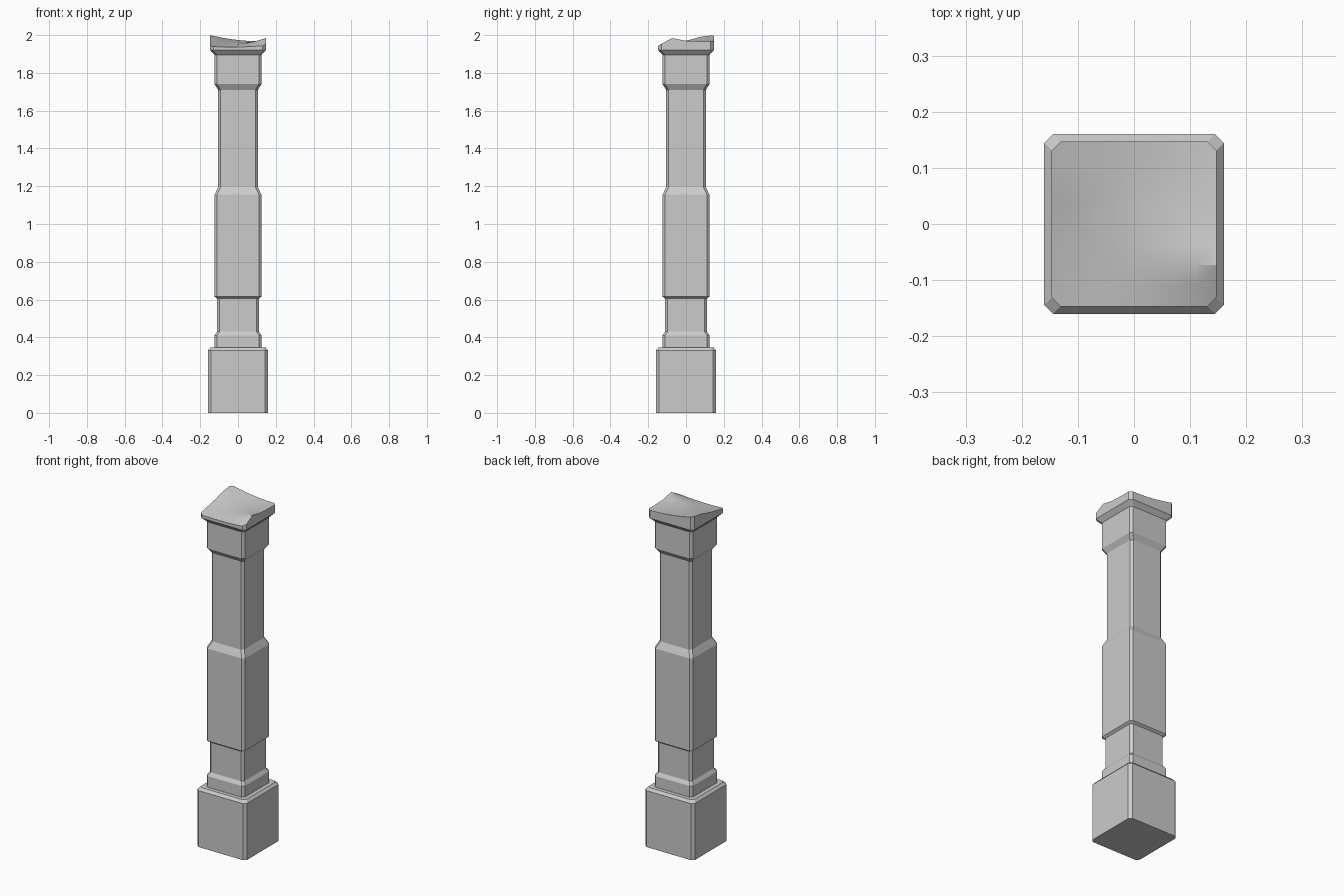
import bpy, bmesh
from mathutils import Vector

if "Cube" in bpy.data.objects:
    bpy.data.objects.remove(bpy.data.objects["Cube"])


def ring(bm, half, z, cut):
    """Square ring with chamfered corners."""
    a, b = half, half - cut
    pts = [(b, -a), (a, -b), (a, b), (b, a), (-b, a), (-a, b), (-a, -b), (-b, -a)]
    return [bm.verts.new((x, y, z)) for x, y in pts]


def loft(profile, cut, bottom=False, top=False):
    """Stack chamfered square rings given as (half width, height)."""
    bm = bmesh.new()
    rings = [ring(bm, h, z, cut) for h, z in profile]
    for lo, hi in zip(rings, rings[1:]):
        for i in range(8):
            j = (i + 1) % 8
            bm.faces.new((lo[i], lo[j], hi[j], hi[i]))
    if bottom:
        bm.faces.new(rings[0][::-1])
    if top:
        bm.faces.new(rings[-1])
    return bm


def finish(bm, name):
    bmesh.ops.recalc_face_normals(bm, faces=bm.faces)
    mesh = bpy.data.meshes.new(name)
    bm.to_mesh(mesh)
    bm.free()
    obj = bpy.data.objects.new(name, mesh)
    bpy.context.collection.objects.link(obj)
    return obj


# Square plinth with bevelled top edge
finish(loft([(0.16, 0), (0.16, 0.33), (0.147, 0.345)], 0.016, True, True), "plinth")

# Stepped shaft
shaft = [(0.124, 0.345), (0.124, 0.41), (0.111, 0.43), (0.111, 0.605),
         (0.124, 0.615), (0.124, 1.155), (0.105, 1.195), (0.105, 1.71),
         (0.124, 1.74), (0.124, 1.895)]
finish(loft(shaft, 0.013, True, True), "shaft")

# Broken cap: subdivide a flat top, then displace it to the fracture surface
R = 0.147
LEFT = [1.94, 1.955, 1.97, 1.99, 2.0]
MID = [1.937, 1.952, 1.96, 1.966, 1.974]
RIGHT = [1.945, 1.984, 1.97, 1.967, 1.967]


def sample(row, v):
    t = min(max((v + 1) * 2, 0), 4)
    i = min(int(t), 3)
    f = t - i
    return row[i] * (1 - f) + row[i + 1] * f


def fracture(x, y):
    u, v = x / R, y / R
    l, m, r = (sample(row, v) for row in (LEFT, MID, RIGHT))
    return m + (r - l) / 2 * u + ((r + l) / 2 - m) * u * u


bm = loft([(0.124, 1.895), (R, 1.92), (R, 1.97)], 0.016, True, True)
for axis in (Vector((1, 0, 0)), Vector((0, 1, 0))):
    for k in range(-3, 4):
        bmesh.ops.bisect_plane(bm, geom=bm.verts[:] + bm.edges[:] + bm.faces[:],
                               plane_co=axis * (R * k / 4), plane_no=axis)
for v in bm.verts:
    if v.co.z > 1.969:
        v.co.z = fracture(v.co.x, v.co.y)
bmesh.ops.triangulate(bm, faces=[f for f in bm.faces if len(f.verts) > 4])
cap = finish(bm, "broken_cap")
bpy.context.view_layer.objects.active = cap
cap.select_set(True)
bpy.ops.object.shade_smooth_by_angle(angle=0.5)
